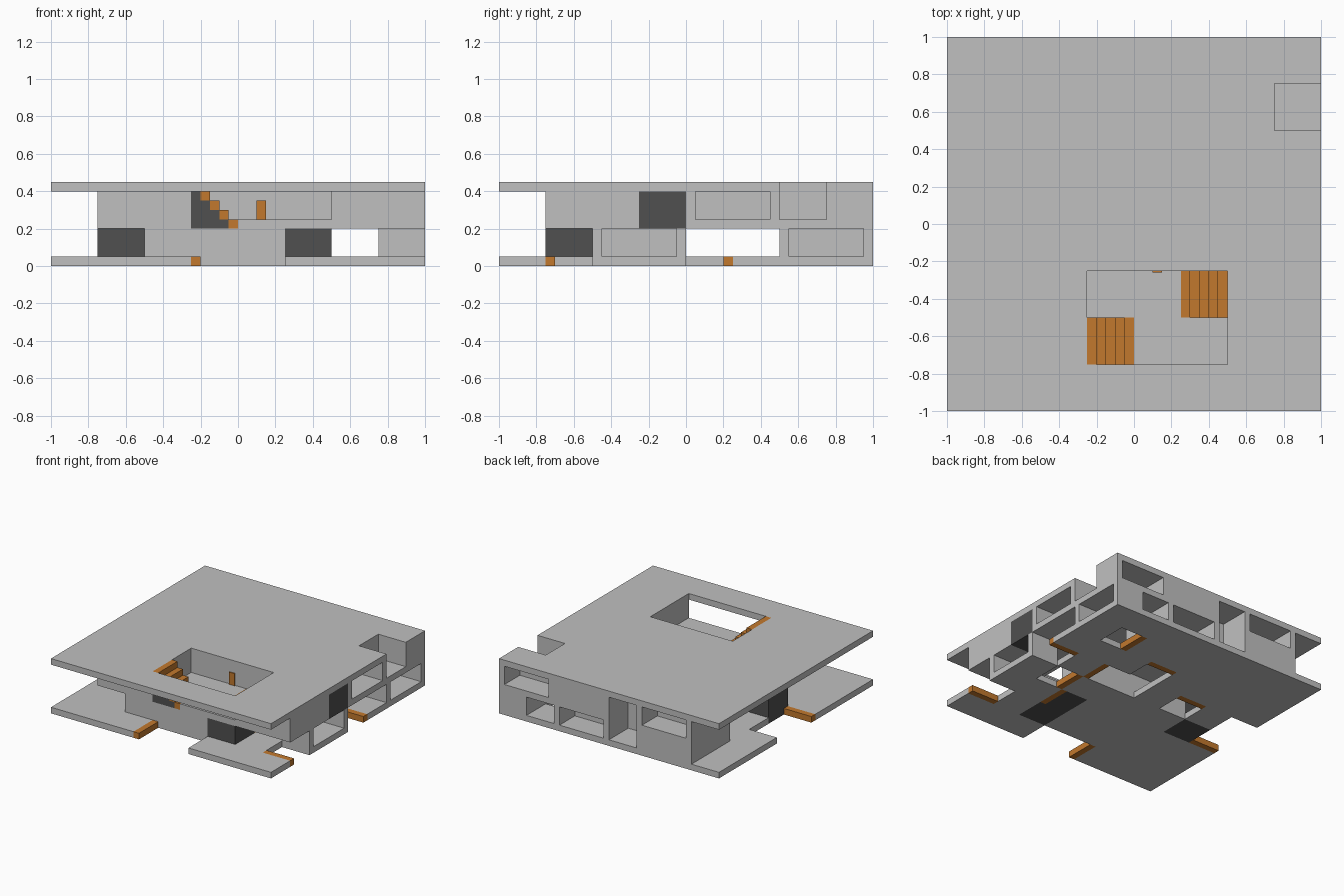
import bpy, bmesh

if "Cube" in bpy.data.objects:
    bpy.data.objects.remove(bpy.data.objects["Cube"])

CELL = 0.25
STEP = 0.05


def material(name, rgb):
    m = bpy.data.materials.new(name)
    m.use_nodes = True
    m.diffuse_color = (*rgb, 1)
    m.node_tree.nodes["Principled BSDF"].inputs["Base Color"].default_value = (*rgb, 1)
    return m


GREY = material("concrete grey", (0.53, 0.53, 0.53))
ORANGE = material("step orange", (0.54, 0.19, 0.027))
DARK = material("dark grey", (0.08, 0.08, 0.08))


def finish(bm, name, mat):
    bmesh.ops.recalc_face_normals(bm, faces=bm.faces)
    mesh = bpy.data.meshes.new(name)
    bm.to_mesh(mesh)
    bm.free()
    mesh.materials.append(mat)
    ob = bpy.data.objects.new(name, mesh)
    bpy.context.collection.objects.link(ob)
    return ob


def boxes(name, mat, ranges):
    """One object made of boxes given as (x0, x1, y0, y1, z0, z1)."""
    bm = bmesh.new()
    for x0, x1, y0, y1, z0, z1 in ranges:
        for v in bmesh.ops.create_cube(bm, size=1)["verts"]:
            v.co = (x1 if v.co.x > 0 else x0,
                    y1 if v.co.y > 0 else y0,
                    z1 if v.co.z > 0 else z0)
    return finish(bm, name, mat)


def storey(name, plan, z0, z1):
    """Extrude the filled cells of a floor plan (rows run from back to front)."""
    bm = bmesh.new()
    for r, row in enumerate(plan.split()):
        for c, mark in enumerate(row):
            if mark == "#":
                x, y = -1 + CELL * c, 1 - CELL * r
                corners = [(x, y - CELL), (x + CELL, y - CELL), (x + CELL, y), (x, y)]
                bm.faces.new([bm.verts.new((*p, z0)) for p in corners])
    bmesh.ops.remove_doubles(bm, verts=bm.verts, dist=0.001)
    top = bmesh.ops.extrude_face_region(bm, geom=bm.faces[:], use_keep_orig=True)["geom"]
    for v in top:
        if isinstance(v, bmesh.types.BMVert):
            v.co.z = z1
    return finish(bm, name, GREY)


def cut(ob, ranges):
    """Cut window recesses out of a storey."""
    cutter = boxes("window_cutter", GREY, ranges)
    cutter.hide_render = True
    mod = ob.modifiers.new("windows", "BOOLEAN")
    mod.operation, mod.solver, mod.object = "DIFFERENCE", "EXACT", cutter
    bpy.context.view_layer.objects.active = ob
    bpy.ops.object.modifier_apply(modifier=mod.name)
    bpy.data.objects.remove(cutter)


# Ground slab with openings, then the storeys above it
storey("ground_slab", """
    ######## ######.# ####.### .#.#..#.
    ..####.# #####.## #####.#. ###..###""", 0, 0.05)
ground = storey("ground_walls", """
    .##.##.# .#####.# ........ ........
    ..####.# ..###..# ..###... ........""", 0.05, 0.2)
storey("upper_floor", """
    .##.#### .####### .####### .#######
    .######. .####.## .##.#### ........""", 0.2, 0.25)
upper = storey("upper_walls", """
    .##.#### .######. .####### .#######
    .######. .##...## .##...## ........""", 0.25, 0.4)
storey("roof", """
    ######## #######. ######## ########
    ######## ###...## ###...## ########""", 0.4, 0.45)

# Window recesses, full storey height
cut(ground, [(0.8, 1.1, -0.45, -0.05, 0, 0.3),
             (0.8, 1.1, 0.55, 0.95, 0, 0.3),
             (0.05, 0.45, 0.8, 1.1, 0, 0.3)])
cut(upper, [(0.8, 1.1, 0.05, 0.45, 0.2, 0.5),
            (0.55, 0.95, 0.8, 1.1, 0.2, 0.5),
            (-0.7, -0.3, 0.8, 1.1, 0.2, 0.5)])


# Stairs climbing towards -x on a dark stepped base
def stairs(name, x, y, z):
    treads, base = [], []
    for k in range(5):
        x1 = x - STEP * k
        treads.append((x1 - STEP, x1, y, y + CELL, z + STEP * k, z + STEP * (k + 1)))
        if k:
            base.append((x1 - STEP, x1, y, y + CELL, z, z + STEP * k))
    boxes(name + "_treads", ORANGE, treads)
    boxes(name + "_base", DARK, base)


stairs("lower_stairs", 0.5, -0.5, 0)
stairs("upper_stairs", 0, -0.75, 0.2)

# Dark blocks
boxes("front_dark_block", DARK, [(0.25, 0.5, -0.75, -0.5, 0, 0.2)])
boxes("side_dark_block", DARK, [(-0.75, -0.5, -0.25, 0, 0, 0.2)])
boxes("upper_dark_block", DARK, [(0.75, 1, -0.25, 0, 0.2, 0.4)])

# Single orange steps at the slab openings: x0, x1, y0, y1
for i, (x0, x1, y0, y1) in enumerate([
        (-0.25, -0.2, -1, -0.75),
        (0.75, 1, -0.75, -0.7),
        (0.75, 1, 0.2, 0.25),
        (0.5, 0.55, 0.5, 0.75),
        (0.5, 0.55, -0.25, 0),
        (0.45, 0.5, 0, 0.25),
        (0, 0.25, 0.45, 0.5),
        (-0.5, -0.25, 0.2, 0.25),
        (-1, -0.75, -0.25, -0.2)]):
    boxes(f"entry_step_{i + 1}", ORANGE, [(x0, x1, y0, y1, 0, 0.05)])

# Small upright plate on the courtyard wall
boxes("courtyard_plate", ORANGE, [(0.1, 0.15, -0.259, -0.25, 0.25, 0.35)])
